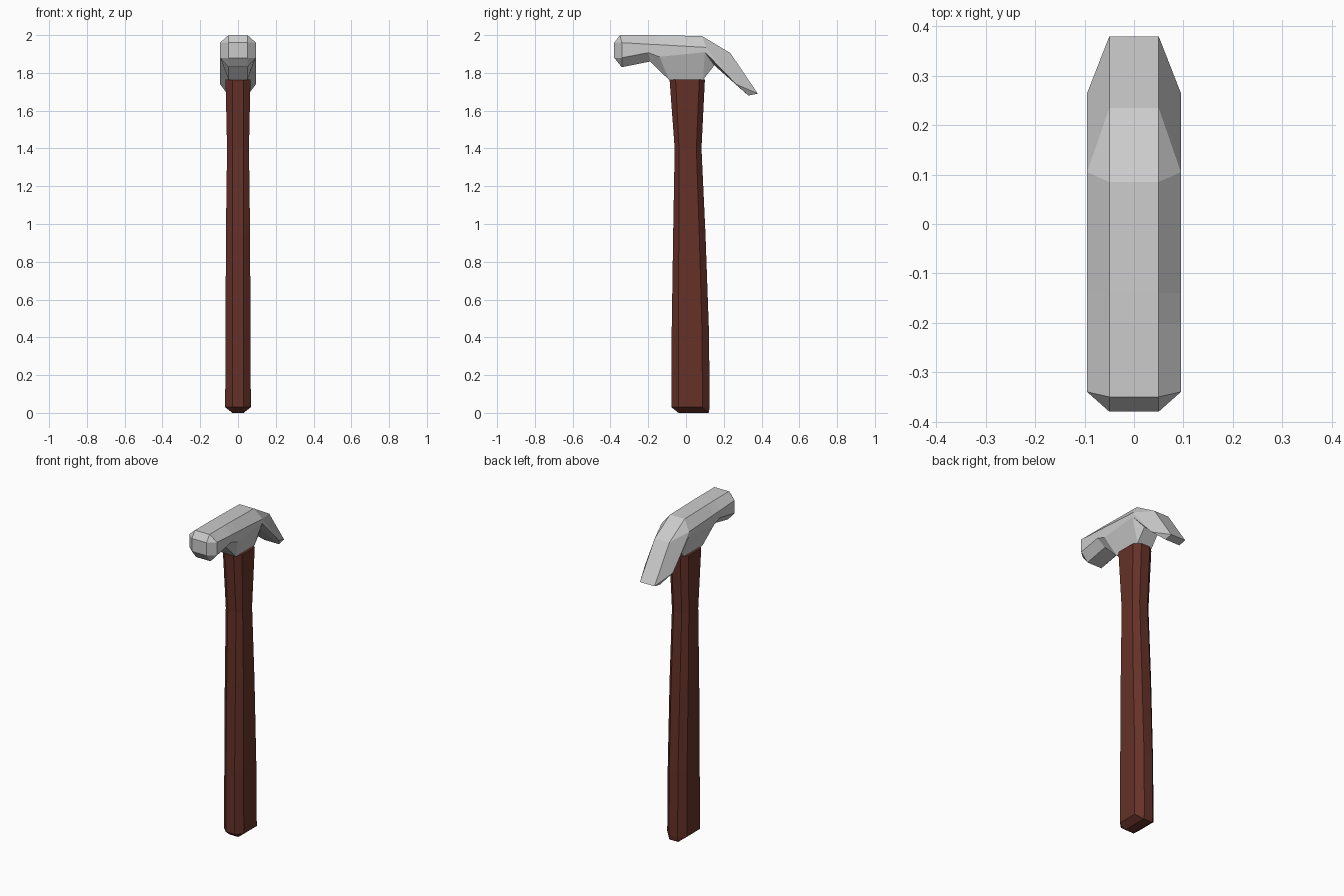
import bpy
import bmesh

cube = bpy.data.objects.get("Cube")
if cube:
    bpy.data.objects.remove(cube, do_unlink=True)


def make_material(name, rgb):
    mat = bpy.data.materials.new(name)
    mat.use_nodes = True
    color = (*rgb, 1.0)
    mat.diffuse_color = color
    bsdf = mat.node_tree.nodes["Principled BSDF"]
    bsdf.inputs["Base Color"].default_value = color
    bsdf.inputs["Roughness"].default_value = 0.7
    return mat


def loft(name, sections, mat):
    """Skin mirrored half-sections of four points; coincident points are shared."""
    bm = bmesh.new()
    shared = {}

    def vert(co):
        key = tuple(round(c, 4) for c in co)
        if key not in shared:
            shared[key] = bm.verts.new(key)
        return shared[key]

    def face(verts):
        unique = list(dict.fromkeys(verts))
        if len(unique) > 2 and not bm.faces.get(unique):
            bm.faces.new(unique)

    rings = []
    for half in sections:
        mirrored = [(-x, y, z) for x, y, z in reversed(half)]
        rings.append([vert(p) for p in half + mirrored])
    for a, b in zip(rings, rings[1:]):
        for i in range(8):
            j = (i + 1) % 8
            face([a[i], a[j], b[j], b[i]])
    # End caps: a centre panel and two side panels
    for r in (rings[0], rings[-1]):
        face([r[0], r[3], r[4], r[7]])
        face(r[:4])
        face(r[4:])
    bmesh.ops.recalc_face_normals(bm, faces=bm.faces[:])
    mesh = bpy.data.meshes.new(name)
    bm.to_mesh(mesh)
    bm.free()
    mesh.materials.append(mat)
    obj = bpy.data.objects.new(name, mesh)
    bpy.context.collection.objects.link(obj)
    return obj


steel = make_material("pale steel", (0.60, 0.60, 0.60))
wood = make_material("dark red wood", (0.13, 0.031, 0.021))


# Handle: chamfered bar; inner and outer half widths, then four y stations
def bar(z, inner, outer, front, front_side, back_side, back):
    return [(inner, front, z), (outer, front_side, z),
            (outer, back_side, z), (inner, back, z)]


loft("handle", [
    bar(0.0, 0.03, 0.03, -0.04, -0.04, 0.12, 0.12),
    bar(0.03, 0.03, 0.068, -0.077, -0.04, 0.087, 0.125),
    bar(0.42, 0.03, 0.066, -0.076, -0.04, 0.085, 0.122),
    bar(0.95, 0.03, 0.064, -0.068, -0.038, 0.07, 0.103),
    bar(1.40, 0.028, 0.058, -0.06, -0.037, 0.055, 0.082),
    bar(1.765, 0.03, 0.066, -0.087, -0.055, 0.07, 0.1),
], wood)


# Head: (y, z) of the top edge, upper side, lower side and bottom edge
def slab(top, upper, lower, bottom, side=0.095):
    return [(0.05, *top), (side, *upper), (side, *lower), (0.05, *bottom)]


shoulder, cheek, claw_side = (0.105, 1.935), (0.1, 1.91), (0.265, 1.74)
loft("claw_head", [
    slab((-0.38, 1.96), (-0.38, 1.96), (-0.38, 1.88), (-0.38, 1.88), 0.05),
    slab((-0.35, 2.0), (-0.34, 1.96), (-0.34, 1.88), (-0.34, 1.83)),
    slab((-0.2, 2.0), (-0.2, 1.952), (-0.2, 1.907), (-0.19, 1.86)),
    slab((-0.14, 1.999), (-0.14, 1.949), (-0.14, 1.885), (-0.09, 1.763)),
    slab((0.085, 1.995), shoulder, cheek, (0.09, 1.763)),
    slab((0.235, 1.905), shoulder, cheek, (0.15, 1.84)),
    slab((0.38, 1.69), claw_side, claw_side, (0.33, 1.68)),
], steel)
